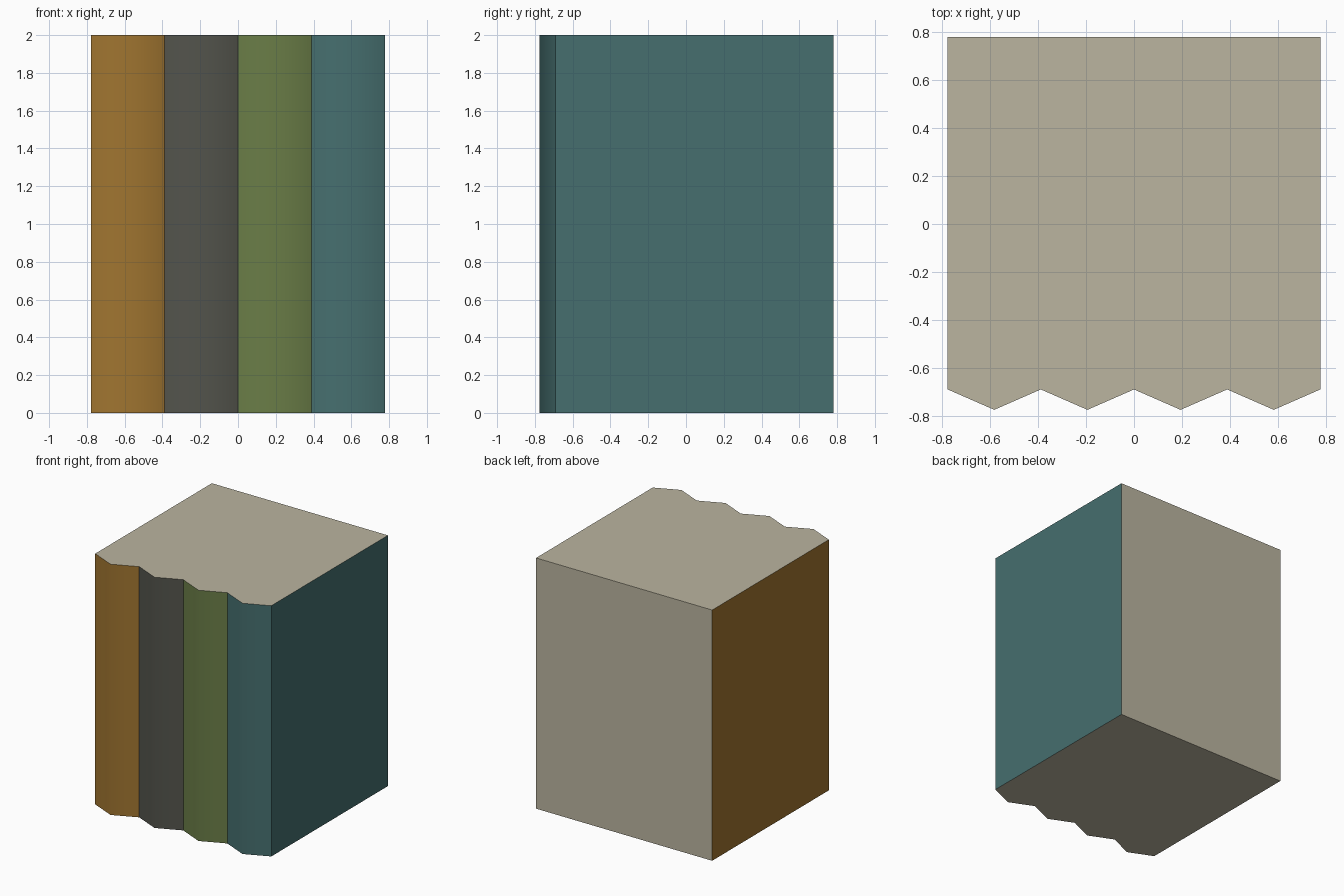
import bpy, bmesh, math

if "Cube" in bpy.data.objects:
    bpy.data.objects.remove(bpy.data.objects["Cube"])

N, HALF, H = 4, 0.777, 2.0
BACK, JOINT, RIDGE = 0.78, -0.69, -0.775
W = 2 * HALF / N


def srgb(*rgb):
    return tuple(((c / 255 + 0.055) / 1.055) ** 2.4 for c in rgb) + (1.0,)


def material(name, *rgb):
    m = bpy.data.materials.new(name)
    m.diffuse_color = srgb(*rgb)
    m.use_nodes = True
    m.node_tree.nodes["Principled BSDF"].inputs["Base Color"].default_value = m.diffuse_color
    return m


def make(name, mat, build):
    bm = bmesh.new()
    build(bm)
    bmesh.ops.remove_doubles(bm, verts=bm.verts, dist=1e-5)
    me = bpy.data.meshes.new(name)
    bm.to_mesh(me)
    bm.free()
    me.materials.append(mat)
    ob = bpy.data.objects.new(name, me)
    bpy.context.collection.objects.link(ob)
    bpy.ops.object.select_all(action='DESELECT')
    ob.select_set(True)
    bpy.context.view_layer.objects.active = ob
    bpy.ops.object.shade_smooth_by_angle(angle=math.radians(55))
    return ob


def wall(bm, a, b):
    # Upright wall from a to b, facing right of the direction of travel
    pts = [(*a, 0), (*b, 0), (*b, H), (*a, H)]
    bm.faces.new([bm.verts.new(p) for p in pts])


# Zigzag line of spines along the front, left to right
front = [(-HALF + W / 2 * i, RIDGE if i % 2 else JOINT) for i in range(2 * N + 1)]
outline = front + [(HALF, BACK), (-HALF, BACK)]


# Pages: top, bottom and back of the whole row
def pages(bm):
    bm.faces.new([bm.verts.new((x, y, H)) for x, y in outline])
    bm.faces.new([bm.verts.new((x, y, 0)) for x, y in reversed(outline)])
    wall(bm, outline[-2], outline[-1])


make("page_block", material("page cream", 187, 181, 160), pages)

# Covers: a ridged spine per book, with a side board on the end books
covers = [("ochre", 160, 117, 48), ("charcoal", 83, 84, 76),
          ("leaf green", 106, 125, 71), ("teal", 70, 111, 111)]
for i, (label, *rgb) in enumerate(covers):
    def cover(bm, i=i):
        a, b, c = front[2 * i:2 * i + 3]
        wall(bm, a, b)
        wall(bm, b, c)
        if i == 0:
            wall(bm, outline[-1], a)
        if i == N - 1:
            wall(bm, c, outline[-2])
    make(f"book_cover_{i + 1}", material(label, *rgb), cover)
